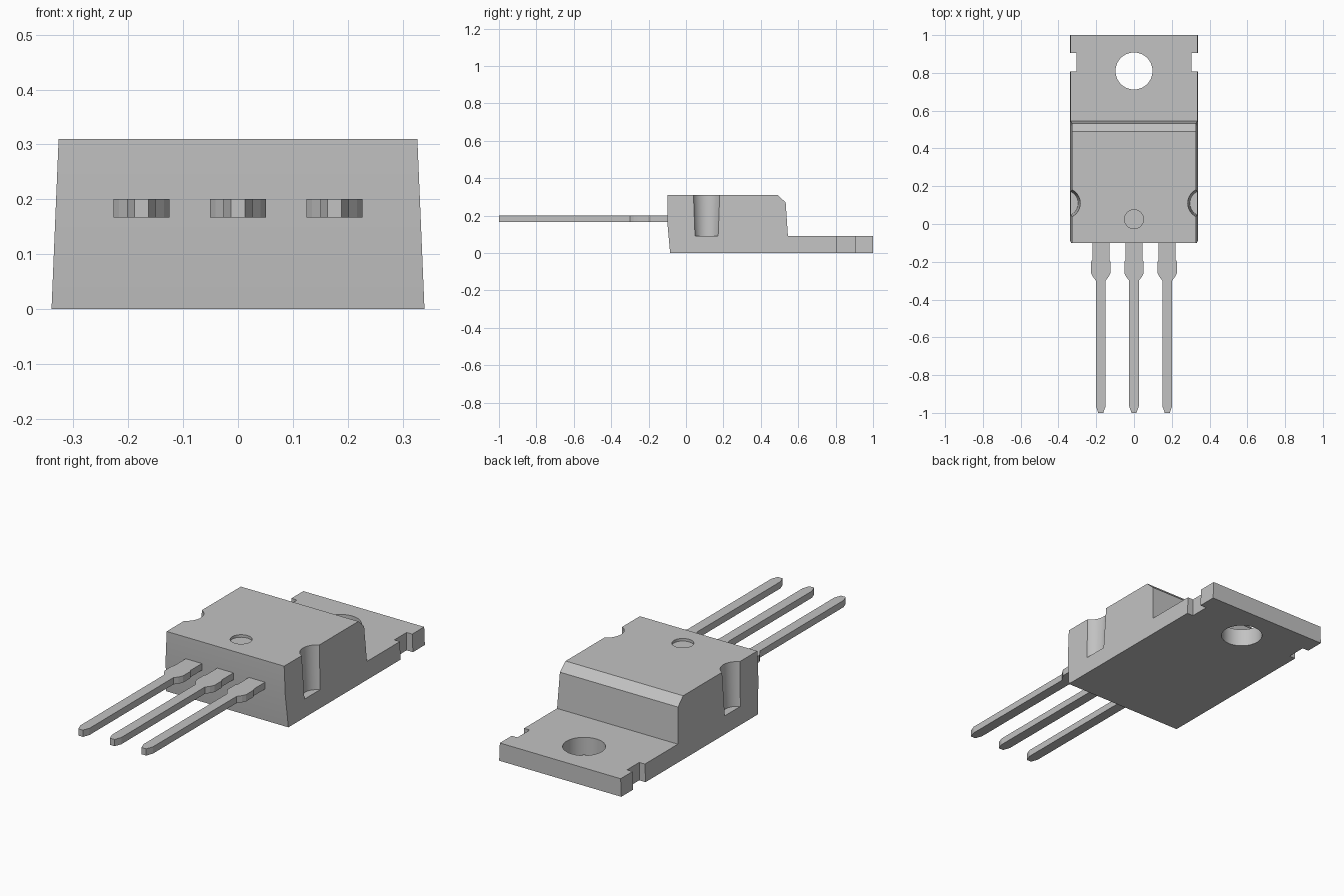
import bpy, bmesh
from math import radians
from mathutils import Vector

cube = bpy.data.objects.get("Cube")
if cube:
    bpy.data.objects.remove(cube, do_unlink=True)

grey = bpy.data.materials.new("plain_grey")
grey.use_nodes = True
colour = (0.54, 0.54, 0.54, 1)
grey.diffuse_color = colour
grey.node_tree.nodes["Principled BSDF"].inputs["Base Color"].default_value = colour


def make_object(name, bm):
    bmesh.ops.recalc_face_normals(bm, faces=bm.faces[:])
    mesh = bpy.data.meshes.new(name)
    bm.to_mesh(mesh)
    bm.free()
    mesh.materials.append(grey)
    obj = bpy.data.objects.new(name, mesh)
    bpy.context.collection.objects.link(obj)
    return obj


def extrude(name, points, offset):
    """Closed outline pushed along an offset."""
    bm = bmesh.new()
    face = bm.faces.new([bm.verts.new(p) for p in points])
    result = bmesh.ops.extrude_face_region(bm, geom=[face])
    moved = [v for v in result["geom"] if isinstance(v, bmesh.types.BMVert)]
    bmesh.ops.translate(bm, verts=moved, vec=Vector(offset))
    return make_object(name, bm)


def cone_cutter(x, y, z0, z1, r0, r1):
    bm = bmesh.new()
    bmesh.ops.create_cone(bm, cap_ends=True, segments=64, radius1=r0, radius2=r1, depth=z1 - z0)
    bmesh.ops.translate(bm, verts=bm.verts[:], vec=(x, y, (z0 + z1) / 2))
    return make_object("cutter", bm)


def box_cutter(x0, x1, y0, y1, z0, z1):
    outline = [(x0, y0, z0), (x1, y0, z0), (x1, y1, z0), (x0, y1, z0)]
    return extrude("cutter", outline, (0, 0, z1 - z0))


def cut(obj, cutter):
    cutter.hide_render = True
    mod = obj.modifiers.new("cut", "BOOLEAN")
    mod.operation = "DIFFERENCE"
    mod.solver = "EXACT"
    mod.object = cutter
    bpy.context.view_layer.objects.active = obj
    bpy.ops.object.modifier_apply(modifier=mod.name)
    bpy.data.objects.remove(cutter, do_unlink=True)


# Body and mounting tab: side profile with drafted side walls
profile = [(-0.085, 0), (-0.1, 0.165), (-0.1, 0.31), (0.49, 0.31),
           (0.533, 0.27), (0.545, 0.09), (1, 0.09), (1, 0)]
body = extrude("body_with_tab", [(-0.34, y, z) for y, z in profile], (0.68, 0, 0))
for v in body.data.vertices:
    v.co.x *= 1 - 0.123 * v.co.z

# Mounting hole and shallow round mark on top
cut(body, cone_cutter(0, 0.81, -0.1, 0.2, 0.098, 0.098))
cut(body, cone_cutter(0, 0.025, 0.297, 0.4, 0.05, 0.05))

# Tab notches and tapered side scoops, on both sides
for side in (-1, 1):
    xs = sorted((side * 0.305, side * 0.5))
    cut(body, box_cutter(xs[0], xs[1], 0.807, 0.905, -0.1, 0.2))
    cut(body, cone_cutter(side * 0.364, 0.11, 0.09, 0.32, 0.068, 0.08))

# Three flat pins with shoulders and tapered tips
half = [(0.045, -0.05), (0.045, -0.19), (0.051, -0.2), (0.051, -0.26),
        (0.041, -0.28), (0.026, -0.3), (0.026, -0.965), (0.013, -1)]
pins = []
for name, cx in (("right_pin", -0.176), ("middle_pin", 0), ("left_pin", 0.176)):
    outline = [(cx + x, y, 0.167) for x, y in half]
    outline += [(cx - x, y, 0.167) for x, y in reversed(half)]
    pins.append(extrude(name, outline, (0, 0, 0.034)))

# Smooth the round walls, keep the edges crisp
bpy.ops.object.select_all(action="DESELECT")
body.select_set(True)
bpy.context.view_layer.objects.active = body
bpy.ops.object.shade_smooth_by_angle(angle=radians(20))
